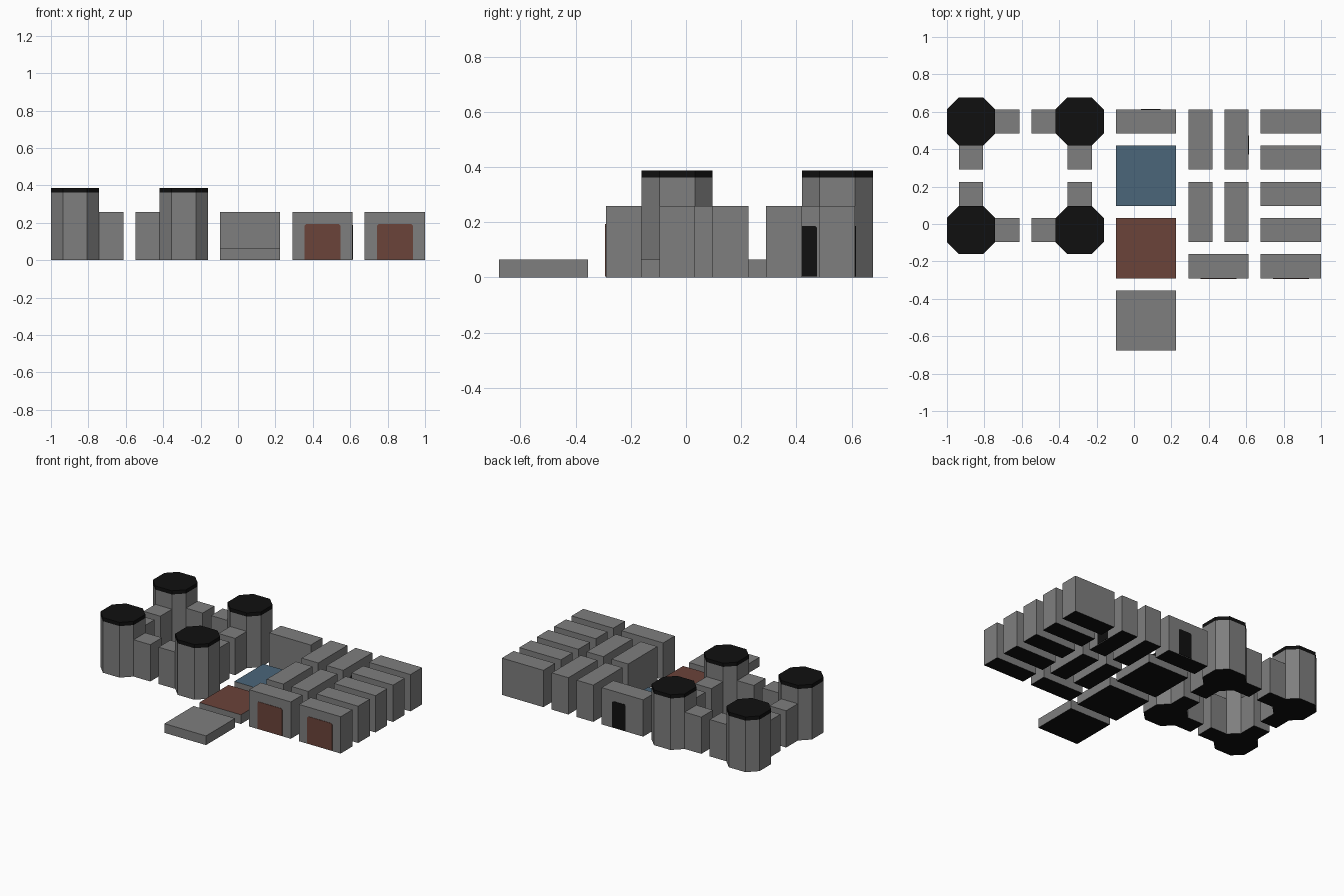
import bpy, bmesh

if "Cube" in bpy.data.objects:
    bpy.data.objects.remove(bpy.data.objects["Cube"])

U = 2 / 31                      # layout unit: plan is 31 x 21 units


def material(name, rgb):
    m = bpy.data.materials.new(name)
    m.diffuse_color = (*rgb, 1)
    m.use_nodes = True
    m.node_tree.nodes["Principled BSDF"].inputs["Base Color"].default_value = m.diffuse_color
    return m


GRAY = material("stone gray", (0.21, 0.21, 0.21))
BLACK = material("black", (0.005, 0.005, 0.005))
RED = material("brick red", (0.145, 0.056, 0.042))
BLUE = material("water blue", (0.070, 0.133, 0.195))


def place(x, y, z):
    return ((x - 15.5) * U, (y - 10.5) * U, z * U)


def prism(name, outline, z0, z1, side=GRAY, top=GRAY, bottom=BLACK):
    """Upright prism over a counter-clockwise plan outline."""
    bm = bmesh.new()
    low = [bm.verts.new(place(x, y, z0)) for x, y in outline]
    high = [bm.verts.new(place(x, y, z1)) for x, y in outline]
    bm.faces.new(low[::-1]).material_index = 2
    bm.faces.new(high).material_index = 1
    n = len(outline)
    for i in range(n):
        j = (i + 1) % n
        bm.faces.new((low[i], low[j], high[j], high[i])).material_index = 0
    return finish(name, bm, (side, top, bottom))


def finish(name, bm, mats):
    bmesh.ops.recalc_face_normals(bm, faces=bm.faces)
    me = bpy.data.meshes.new(name)
    bm.to_mesh(me)
    bm.free()
    for m in mats:
        me.materials.append(m)
    ob = bpy.data.objects.new(name, me)
    bpy.context.collection.objects.link(ob)
    return ob


def block(name, x0, x1, y0, y1, h, top=GRAY):
    prism(name, [(x0, y0), (x1, y0), (x1, y1), (x0, y1)], 0, h, top=top)


def door(name, origin, along, out, width, height, mat, cut):
    """Thin plate with clipped top corners; along/out are plan directions."""
    w = width / 2
    shape = [(-w, 0.05), (w, 0.05), (w, height - cut), (w - cut, height),
             (cut - w, height), (-w, height - cut)]
    bm = bmesh.new()
    rings = []
    for d in (0, 0.04):
        rings.append([bm.verts.new(place(origin[0] + along[0] * s + out[0] * d,
                                         origin[1] + along[1] * s + out[1] * d, z))
                      for s, z in shape])
    bm.faces.new(rings[0][::-1])
    bm.faces.new(rings[1])
    for i in range(6):
        j = (i + 1) % 6
        bm.faces.new((rings[0][i], rings[0][j], rings[1][j], rings[1][i]))
    finish(name, bm, (mat,))


# four octagonal towers with black caps
OCT = [(1, 0), (3, 0), (4, 1), (4, 3), (3, 4), (1, 4), (0, 3), (0, 1)]
for tx in (0, 9):
    for ty in (8, 17):
        plan = [(tx + x, ty + y) for x, y in OCT]
        prism("tower", plan, 0, 5.6)
        prism("tower_cap", plan, 5.6, 6, BLACK, BLACK)

# wall stubs reaching from each tower towards its neighbours
for y in (9, 18):
    for x in (4, 7):
        block("tower_wall", x, x + 2, y, y + 2, 4)
for x in (1, 10):
    for y in (12, 15):
        block("tower_wall", x, x + 2, y, y + 2, 4)

# middle column: wall and three floor slabs
block("back_wall", 14, 19, 18, 20, 4)
block("water_slab", 14, 19, 12, 17, 1, BLUE)
block("red_slab", 14, 19, 6, 11, 1, RED)
block("plain_slab", 14, 19, 0, 5, 1)

# third column: lengthwise walls and a gate wall
for x in (20, 23):
    for y in (9, 15):
        block("long_wall", x, x + 2, y, y + 5, 4)
block("gate_wall", 20, 25, 6, 8, 4)

# right column: five cross walls
for y in range(6, 19, 3):
    block("cross_wall", 26, 31, y, y + 2, 4)

# painted doors
for x in (22.5, 28.5):
    door("red_gate", (x, 6), (1, 0), (0, -1), 3, 3, RED, 0.15)
door("black_back_door", (16.9, 20), (-1, 0), (0, 1), 1.6, 2.9, BLACK, 0.12)
door("black_side_door", (25, 17.05), (0, 1), (1, 0), 1.6, 2.9, BLACK, 0.12)
